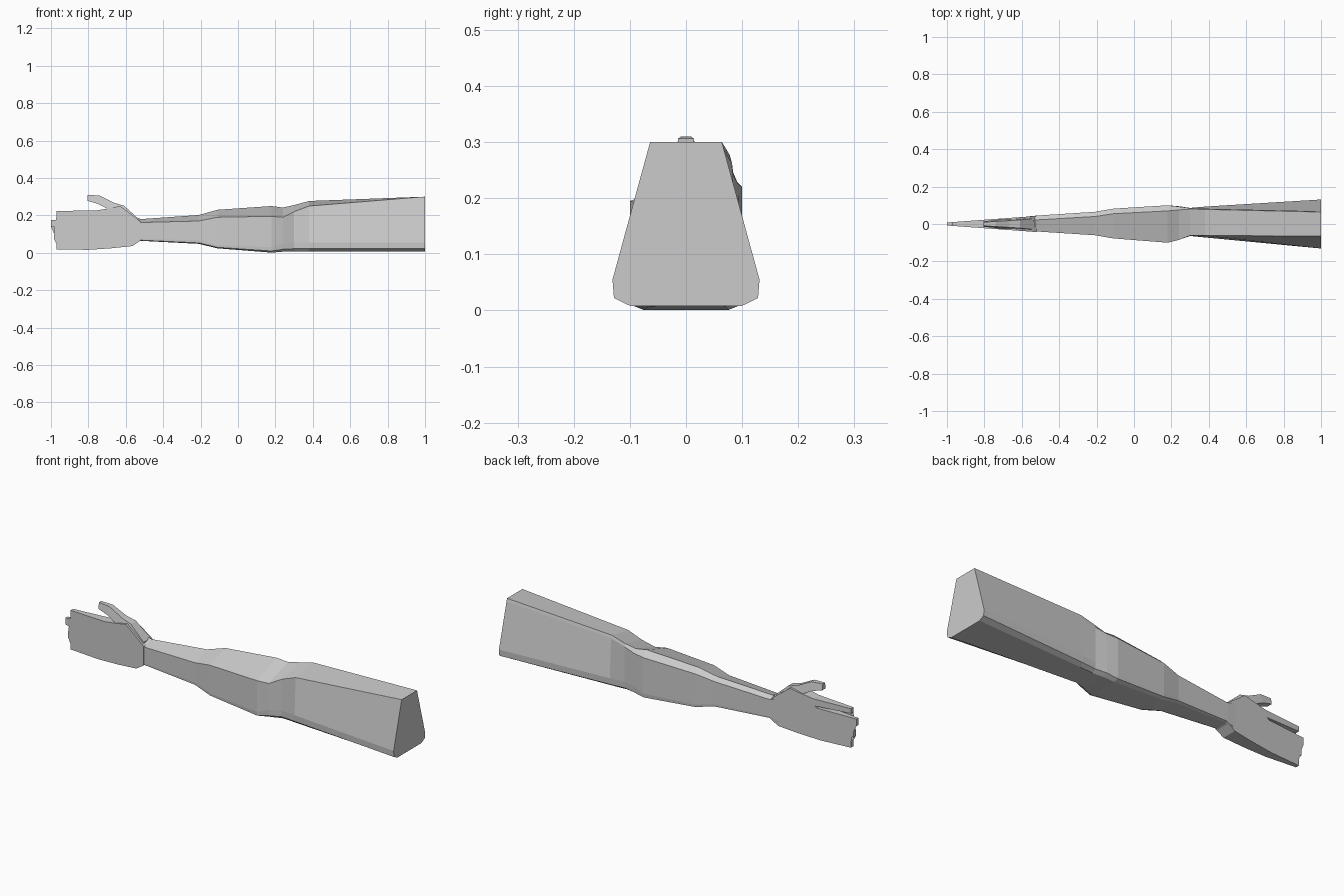
import bpy, bmesh

skin = bpy.data.materials.new("light grey")
skin.diffuse_color = (0.6, 0.6, 0.6, 1)


def finish(name, bm):
    bmesh.ops.recalc_face_normals(bm, faces=bm.faces)
    me = bpy.data.meshes.new(name)
    bm.to_mesh(me)
    bm.free()
    me.materials.append(skin)
    ob = bpy.data.objects.new(name, me)
    bpy.context.collection.objects.link(ob)
    return ob


def loft(name, rings):
    bm = bmesh.new()
    loops = [[bm.verts.new(p) for p in r] for r in rings]
    n = len(loops[0])
    for a, b in zip(loops, loops[1:]):
        for i in range(n):
            j = (i + 1) % n
            bm.faces.new((a[i], a[j], b[j], b[i]))
    bm.faces.new(loops[0])
    bm.faces.new(loops[-1])
    return finish(name, bm)


# Arm: x, bottom z, low side z, front low y, back low y, then (y, z) of
# the front top edge, the ridge and the back top edge
arm = [
    (1.00, .008, .055, -.131, .131, (-.064, .30), (.064, .300), (.068, .285)),
    (0.38, .008, .055, -.072, .093, (-.062, .25), (.078, .277), (.082, .262)),
    (0.30, .008, .055, -.064, .086, (-.062, .22), (.080, .255), (.085, .240)),
    (0.24, .006, .050, -.085, .095, (-.085, .19), (.075, .242), (.093, .225)),
    (0.18, .001, .030, -.100, .100, (-.100, .195), (.070, .250), (.100, .220)),
    (-.11, .024, .042, -.077, .082, (-.077, .19), (.055, .230), (.082, .205)),
    (-.21, .048, .065, -.060, .065, (-.060, .17), (.040, .202), (.065, .185)),
    (-.52, .064, .076, -.040, .045, (-.040, .162), (.022, .180), (.045, .165)),
    (-.57, .045, .060, -.038, .040, (-.038, .165), (.010, .200), (.040, .180)),
]
rings = []
for x, zb, zs, yf, yb, ft, rd, bt in arm:
    zm = zb + (zs - zb) * .3
    rings.append([(x, yf * .76, zb), (x, yf * .98, zm), (x, yf, zs),
                  (x, *ft), (x, *rd), (x, *bt),
                  (x, yb, zs), (x, yb * .98, zm), (x, yb * .76, zb)])
loft("arm", rings)

# Hand: palm and four fingers as one outline, thinning toward the fingertips
outline = [(-.52, .066), (-.565, .036), (-.68, .024), (-.80, .016), (-.97, .018),
           (-.97, .046), (-.80, .058), (-.80, .066), (-.985, .076), (-.985, .107),
           (-.80, .115), (-.79, .128), (-1.0, .139), (-1.0, .176), (-.78, .182),
           (-.77, .190), (-.97, .198), (-.97, .224), (-.76, .226), (-.69, .238),
           (-.63, .250), (-.55, .190), (-.52, .165)]
bm = bmesh.new()
sides = []
for s in (-1, 1):
    sides.append([bm.verts.new((x, s * (.008 + (x + 1) * .073), z)) for x, z in outline])
front, back = sides
n = len(outline)
for i in range(n):
    j = (i + 1) % n
    bm.faces.new((front[i], front[j], back[j], back[i]))
caps = [bm.faces.new(front), bm.faces.new(back)]
bmesh.ops.triangulate(bm, faces=caps)
finish("hand", bm)

# Thumb: lower and upper corner of each section, with its half widths
thumb = [((-.54, .12), (-.53, .180), .036, .030),
         ((-.63, .19), (-.61, .252), .033, .022),
         ((-.70, .236), (-.665, .268), .026, .018),
         ((-.75, .262), (-.74, .306), .020, .014),
         ((-.805, .278), (-.805, .310), .015, .009)]
loft("thumb", [[(a[0], -wa, a[1]), (a[0], wa, a[1]), (b[0], wb, b[1]), (b[0], -wb, b[1])]
               for a, b, wa, wb in thumb])
